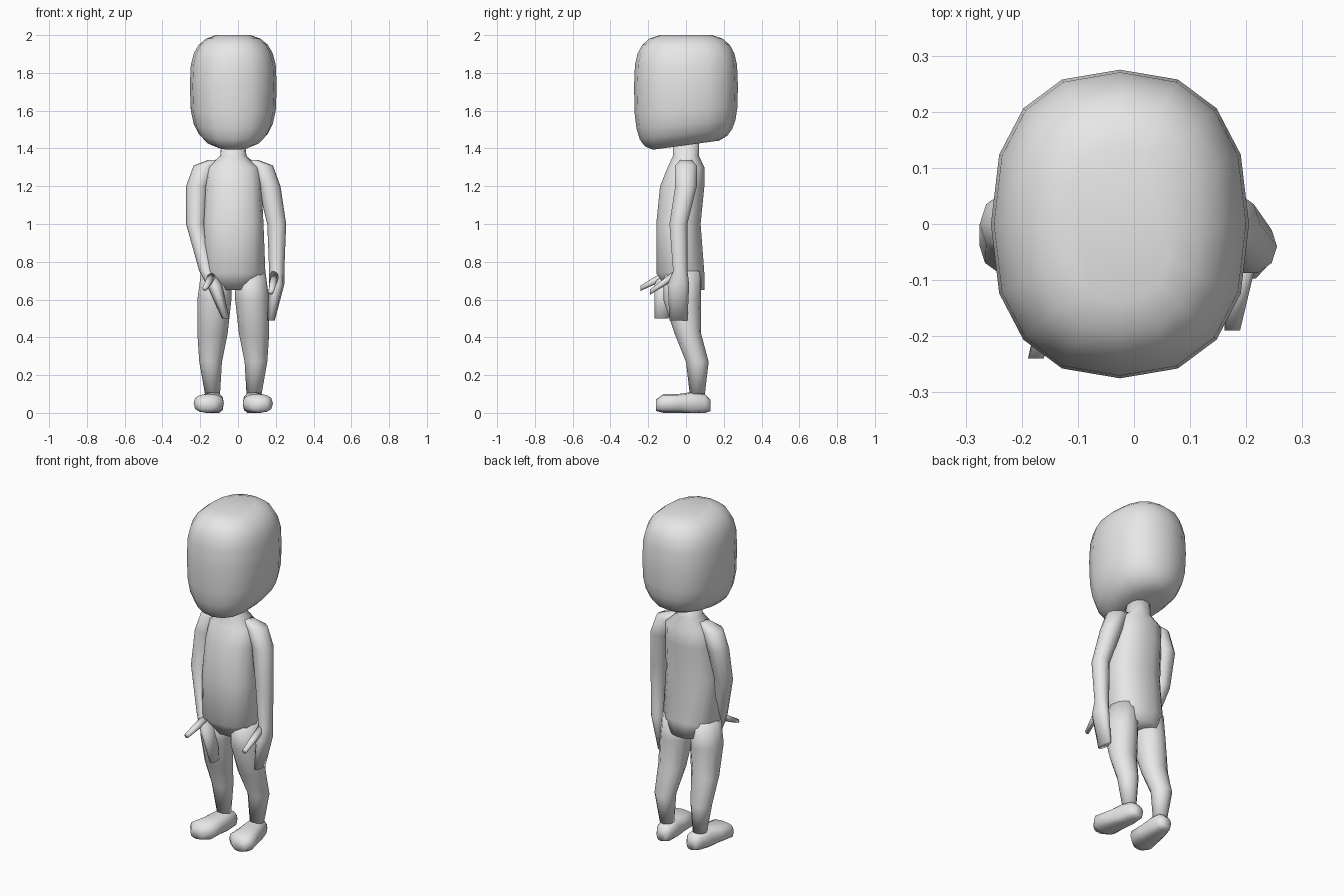
import bpy
import bmesh
from math import cos, sin, pi, tau, copysign

if "Cube" in bpy.data.objects:
    bpy.data.objects.remove(bpy.data.objects["Cube"])

MIDLINE = -.025  # the body's own middle line
GREY = (.8, .8, .8, 1)

clay = bpy.data.materials.new("grey_clay")
clay.use_nodes = True
clay.diffuse_color = GREY
clay.node_tree.nodes["Principled BSDF"].inputs["Base Color"].default_value = GREY


def rounded(amount, power):
    """Bulge a sine or cosine so that a circle becomes a softened square."""
    return copysign(abs(amount) ** (2 / power), amount)


def ring(bm, sides, power, upright, out, y, z, width, depth=None, slope=0):
    """One cross-section: lying flat, or standing and facing front."""
    depth = depth or width
    verts = []
    for i in range(sides):
        angle = tau * i / sides
        across = width * rounded(cos(angle), power)
        along = depth * rounded(sin(angle), power)
        if upright:
            position = (out + across, y, max(0, z + along))
        else:
            position = (out + across, y + along, z + slope * along)
        verts.append(bm.verts.new(position))
    return verts


def loft(name, sections, side=1, sides=12, power=2, upright=False):
    """Skin a row of sections, measured outward from the middle line."""
    bm = bmesh.new()
    loops = []
    for out, *rest in sections:
        loops.append(ring(bm, sides, power, upright, MIDLINE + side * out, *rest))
    for lower, upper in zip(loops, loops[1:]):
        for i in range(sides):
            bm.faces.new((lower[i - 1], lower[i], upper[i], upper[i - 1]))
    bm.faces.new(loops[0])
    bm.faces.new(loops[-1])
    bmesh.ops.recalc_face_normals(bm, faces=bm.faces)
    for face in bm.faces:
        face.smooth = True
    mesh = bpy.data.meshes.new(name)
    bm.to_mesh(mesh)
    bm.free()
    mesh.materials.append(clay)
    bpy.context.collection.objects.link(bpy.data.objects.new(name, mesh))


def head_sections(steps=12):
    """Softened box with a full, sloping jaw below and a rounder crown above."""
    for i in range(1, steps):
        angle = pi * (i / steps - .5)
        spread = rounded(cos(angle), 3)
        height = rounded(sin(angle), 3)
        if height > 0:
            rise, fullness, slope = .276, .75, 0
        else:
            rise, fullness, slope = .32, .5, -.14 * height
        yield (0, 0, 1.73 + rise * height,
               .23 * spread, .275 * spread ** fullness, slope)


# Sections are (outward, y, z, half width, half depth)
torso = [
    (0, 0, .65, .1, .1),
    (0, -.03, .74, .17, .13),
    (0, -.04, 1, .16, .12),
    (0, -.02, 1.2, .15, .12),
    (0, 0, 1.3, .14, .1),
    (0, 0, 1.36, .07, .07),
    (0, 0, 1.45, .06, .07),
]
leg = [
    (.09, -.02, .75, .08, .1),
    (.1, -.02, .6, .09, .1),
    (.11, .01, .42, .08, .07),
    (.12, .06, .27, .06),
    (.11, .06, .1, .04),
]
# Heel to toe
foot = [
    (.1, .13, .04, .03),
    (.1, .1, .05, .05),
    (.11, .03, .05, .06),
    (.12, -.04, .05, .07, .05),
    (.13, -.12, .05, .08, .05),
    (.14, -.16, .04, .04, .03),
]
shoulder = [
    (.1, 0, 1.34, .03),
    (.15, 0, 1.31, .06),
    (.19, 0, 1.2, .06),
]
# Elbow to mitten hand: the right one swings forward and inward
left_forearm = [
    (.23, -.04, 1, .05),
    (.23, -.03, .75, .04),
    (.23, -.04, .68, .04, .06),
    (.2, -.04, .49, .02, .05),
]
right_forearm = [
    (.2, -.04, 1, .05),
    (.14, -.09, .75, .04),
    (.1, -.11, .68, .04, .06),
    (.04, -.13, .5, .02, .04),
]
# Root and tip
left_thumb = [(.22, -.06, .73, .025), (.2, -.19, .64, .014)]
right_thumb = [(.11, -.11, .73, .025), (.15, -.24, .66, .014)]

loft("head", head_sections(), sides=16, power=2.4)
loft("torso", torso, sides=14, power=2.3)

for label, side, forearm, thumb in (
        ("left", 1, left_forearm, left_thumb),
        ("right", -1, right_forearm, right_thumb)):
    loft(label + "_leg", leg, side)
    loft(label + "_foot", foot, side, power=2.6, upright=True)
    loft(label + "_arm", shoulder + forearm, side, sides=10)
    loft(label + "_thumb", thumb, side, sides=8, upright=True)
